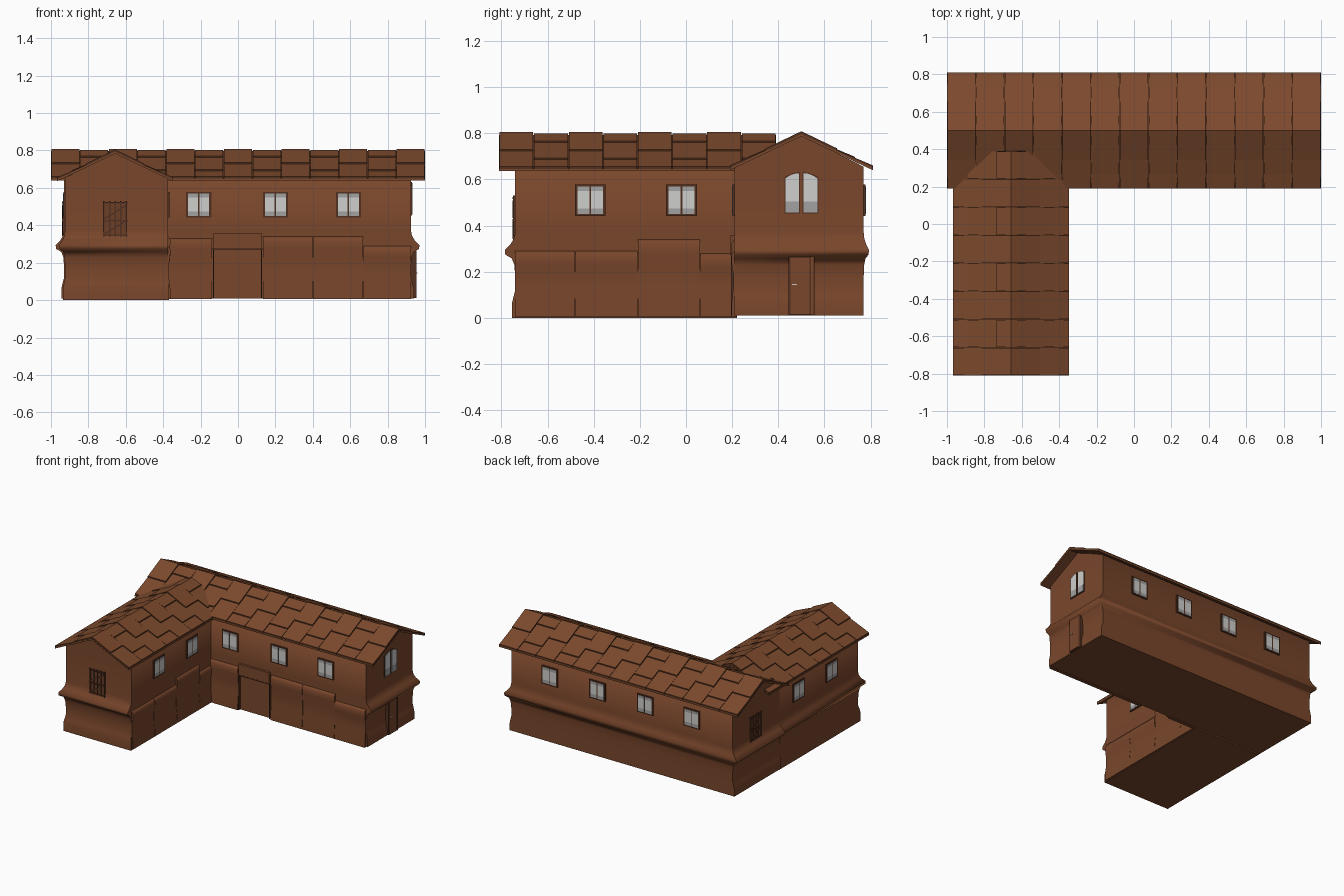
import bpy, bmesh, math
from mathutils import Matrix, Vector

cube = bpy.data.objects.get("Cube")
if cube:
    bpy.data.objects.remove(cube)


def material(name, rgb):
    m = bpy.data.materials.new(name)
    m.use_nodes = True
    m.diffuse_color = (*rgb, 1)
    bsdf = m.node_tree.nodes["Principled BSDF"]
    bsdf.inputs["Base Color"].default_value = (*rgb, 1)
    bsdf.inputs["Roughness"].default_value = 0.8
    return m


WALL = material("wall brown", (0.19, 0.061, 0.024))
ROOF = material("roof brown", (0.2, 0.067, 0.026))
SEAM = material("dark seam", (0.085, 0.03, 0.013))
TIMBER = material("timber", (0.085, 0.03, 0.014))
BOARD = material("shutter brown", (0.15, 0.05, 0.02))
GLASS = material("pale glass", (0.62, 0.62, 0.61))
SHADE = material("grey glass", (0.36, 0.36, 0.36))
METAL = material("handle metal", (0.6, 0.55, 0.5))


def finish(name, bm, mats, matrix=Matrix(), smooth=False):
    bmesh.ops.recalc_face_normals(bm, faces=bm.faces)
    mesh = bpy.data.meshes.new(name)
    bm.to_mesh(mesh)
    bm.free()
    for m in mats:
        mesh.materials.append(m)
    ob = bpy.data.objects.new(name, mesh)
    bpy.context.collection.objects.link(ob)
    ob.matrix_world = matrix
    if smooth:
        bpy.ops.object.select_all(action="DESELECT")
        ob.select_set(True)
        bpy.context.view_layer.objects.active = ob
        bpy.ops.object.shade_smooth_by_angle(angle=math.radians(70))
    return ob


def loft(name, rings, mat=WALL):
    """Skin stacked rectangles given as (x0, x1, y0, y1, z)."""
    bm = bmesh.new()
    loops = []
    for x0, x1, y0, y1, z in rings:
        loops.append([bm.verts.new(p) for p in
                      ((x0, y0, z), (x1, y0, z), (x1, y1, z), (x0, y1, z))])
    for a, b in zip(loops, loops[1:]):
        for i in range(4):
            j = (i + 1) % 4
            bm.faces.new((a[i], a[j], b[j], b[i]))
    bm.faces.new(loops[0][::-1])
    bm.faces.new(loops[-1])
    bmesh.ops.remove_doubles(bm, verts=bm.verts, dist=1e-5)
    bmesh.ops.dissolve_degenerate(bm, edges=bm.edges, dist=1e-5)
    return finish(name, bm, [mat], smooth=True)


def box(name, matrix, u, v, depth, mat, back=-0.01):
    """Box on a wall: u and v ranges, standing out by depth."""
    bm = bmesh.new()
    bmesh.ops.create_cube(bm, size=1)
    size = (u[1] - u[0], depth - back, v[1] - v[0])
    mid = ((u[0] + u[1]) / 2, -(depth + back) / 2, (v[0] + v[1]) / 2)
    bm.transform(Matrix.Translation(mid) @ Matrix.Diagonal((*size, 1)))
    return finish(name, bm, [mat], matrix)


def on_wall(side, x, y, z=0):
    turn = {"front": 0, "left": 90, "back": 180, "right": 270}[side]
    return Matrix.Translation((x, y, z)) @ Matrix.Rotation(math.radians(turn), 4, "Z")


# Walls: (flare, height) steps of plinth, recessed storey, ledge and upper storey
STEPS = [(0.015, 0), (0.015, 0.06), (0.008, 0.09), (0, 0.12), (0, 0.18), (0.004, 0.23),
         (0.015, 0.258), (0.043, 0.274), (0.045, 0.295), (0.02, 0.32), (0.005, 0.345),
         (0, 0.37), (0, 0.655)]
main = [(-0.93 - d, 0.925 + d, 0.21, 0.77 + (d * 0.5 if z > 0.2 else 0), z + 0.01 * (z == 0))
        for d, z in STEPS]
loft("main_walls", main + [(-0.93, 0.925, 0.5, 0.5, 0.793)])
wing = [(-0.925 - d * 0.7, -0.375 + (d * 0.4 if z < 0.2 else 0), -0.74 - d, 0.22, z)
        for d, z in STEPS]
loft("wing_walls", wing + [(-0.655, -0.655, -0.74, 0.22, 0.788)])


# Bulging plaster panels along the two courtyard walls
def panel(name, matrix, u0, u1, top):
    rows = [(0.014, 0.005), (0.013, 0.06), (0.005, 0.13), (0.005, 0.19),
            (0.012, top - 0.06), (0.014, top - 0.02), (0.002, top)]
    ob = loft(name, [(u0, u1, -d, 0.01, z) for d, z in rows])
    ob.matrix_world = matrix


yard = on_wall("front", 0, 0.21)
side = on_wall("left", -0.375, 0)
for i, (a, b, top) in enumerate([(-0.37, -0.14, 0.33), (0.135, 0.399, 0.34),
                                 (0.401, 0.669, 0.34), (0.671, 0.925, 0.29)]):
    panel(f"main_panel_{i}", yard, a, b, top)
for i, (a, b, top) in enumerate([(-0.74, -0.481, 0.29), (-0.479, -0.211, 0.29),
                                 (-0.209, 0.06, 0.34), (0.062, 0.21, 0.28)]):
    panel(f"wing_panel_{i}", side, a, b, top)

# Canopy over the courtyard entrance
box("entrance_canopy", yard, (-0.13, 0.125), (0.28, 0.36), 0.018, WALL)
box("canopy_edge", yard, (-0.135, 0.13), (0.272, 0.28), 0.019, TIMBER)
for u in (-0.13, 0.125):
    box("entrance_post", yard, (u - 0.003, u + 0.003), (0.01, 0.275), 0.015, TIMBER)


# Roof: stepped tile columns on a thin slab, both slopes of a ridge along local x
HALF, EAVE, RIDGE = 0.31, 0.648, 0.795


def prism(bm, profile, x0, x1, y_sign):
    ends = [[bm.verts.new((x, y_sign * y, z)) for y, z in profile] for x in (x0, x1)]
    n = len(profile)
    bm.faces.new(ends[0])
    bm.faces.new(ends[1][::-1])
    for i in range(n):
        j = (i + 1) % n
        bm.faces.new((ends[0][i], ends[0][j], ends[1][j], ends[1][i]))


def paint_by_slope(bm):
    """First slot on faces looking up, second slot on the rest."""
    bmesh.ops.recalc_face_normals(bm, faces=bm.faces)
    for f in bm.faces:
        f.material_index = 0 if f.normal.z > 0.5 else 1


def roof(name, length, columns, matrix):
    slab, tiles = bmesh.new(), bmesh.new()
    step = length / columns
    courses = 2
    gap = 0.002

    def at(s, lift):
        return (HALF * (1 - s), EAVE + (RIDGE - EAVE) * s + lift)

    for sign in (-1, 1):
        prism(slab, [at(0, -0.008), at(0, 0.002), at(1, 0.002), at(1, -0.008)],
              0, length, sign)
        for c in range(columns):
            shift = 0.5 * (c % 2)
            cuts = sorted({0, 1, *[(k + shift) / courses for k in range(courses)]})
            line = []
            for a, b in zip(cuts, cuts[1:]):
                line += [at(a, 0.013), at(b, 0.005)]
            # every other column stands higher at the ridge
            line[-1] = at(1, 0.008 + 0.006 * (1 - c % 2))
            prism(tiles, line + [at(1, 0), at(0, 0)],
                  c * step + gap, (c + 1) * step - gap, sign)
    paint_by_slope(slab)
    paint_by_slope(tiles)
    finish(name + "_slab", slab, [SEAM, ROOF], matrix)
    finish(name + "_tiles", tiles, [ROOF, SEAM], matrix)


roof("main_roof", 2, 13, Matrix.Translation((-1, 0.5, 0)))
roof("wing_roof", 1.2, 8, Matrix.Translation((-0.657, -0.81, -0.004))
     @ Matrix.Rotation(math.pi / 2, 4, "Z"))


# Two-pane windows
def window(name, matrix):
    box(name + "_frame", matrix, (-0.067, 0.067), (-0.069, 0.069), 0.008, TIMBER)
    for u in (-0.03, 0.03):
        span = (u - 0.026, u + 0.026)
        box(name + "_pane", matrix, span, (-0.035, 0.04), 0.01, GLASS)
        for v in ((-0.06, -0.035), (0.04, 0.06)):
            box(name + "_pane_end", matrix, span, v, 0.01, SHADE)


for x in (-0.21, 0.2, 0.59):
    window("courtyard_window", on_wall("front", x, 0.21, 0.51))
for x in (-0.59, -0.2, 0.2, 0.6):
    window("back_window", on_wall("back", x, 0.77, 0.51))
for y in (-0.415, -0.02):
    window("wing_left_window", on_wall("left", -0.375, y, 0.51))
    window("wing_right_window", on_wall("right", -0.925, y, 0.51))


# Arched gable window, each leaf rising towards the middle
def leaf(name, matrix, sign, inner, outer, low, high, drop, depth, mat):
    pts = [(inner, low), (outer, low)]
    for i in range(6):
        t = i / 5
        pts.append((outer - (outer - inner) * t, high - drop * (1 - t) ** 2))
    bm = bmesh.new()
    face = bm.faces.new([bm.verts.new((sign * u, -depth, v)) for u, v in pts])
    ext = bmesh.ops.extrude_face_region(bm, geom=[face])
    bmesh.ops.translate(bm, vec=Vector((0, depth + 0.005, 0)),
                        verts=[v for v in ext["geom"] if isinstance(v, bmesh.types.BMVert)])
    finish(name, bm, [mat], matrix)


gable = on_wall("left", 0.925, 0.5, 0.455)
for sign in (-1, 1):
    leaf("gable_window_frame", gable, sign, 0.005, 0.074, -0.003, 0.177, 0.022, 0.005, TIMBER)
    leaf("gable_window_pane", gable, sign, 0.01, 0.069, 0.002, 0.172, 0.022, 0.008, GLASS)
    leaf("gable_window_lower_pane", gable, sign, 0.01, 0.069, 0.002, 0.05, 0, 0.009, SHADE)

# Door below the gable window
door = on_wall("left", 0.925, 0.5)
box("door_frame", door, (-0.056, 0.056), (0.012, 0.266), 0.026, TIMBER)
box("door_leaf", door, (-0.048, 0.036), (0.018, 0.262), 0.029, WALL)
box("door_jamb", door, (0.041, 0.052), (0.012, 0.266), 0.029, WALL)
box("door_handle", door, (-0.04, -0.02), (0.142, 0.148), 0.034, METAL)


# Barred shutters on the two remaining gables
def shutter(matrix):
    box("shutter_board", matrix, (-0.062, 0.062), (-0.1, 0.1), 0.004, BOARD)
    for u in (-0.06, -0.03, 0, 0.03, 0.06):
        box("shutter_upright", matrix, (u - 0.004, u + 0.004), (-0.105, 0.105), 0.009, TIMBER)
    for v in (-0.1, -0.078, 0, 0.095):
        box("shutter_rail", matrix, (-0.066, 0.066), (v - 0.004, v + 0.004), 0.012, TIMBER)
    for v in (-0.037, 0.045):
        brace = matrix @ Matrix.Translation((0, 0, v)) @ Matrix.Rotation(-0.55, 4, "Y")
        box("shutter_brace", brace, (-0.066, 0.066), (-0.004, 0.004), 0.011, TIMBER)


shutter(on_wall("front", -0.657, -0.74, 0.425))
shutter(on_wall("right", -0.93, 0.5, 0.425))
